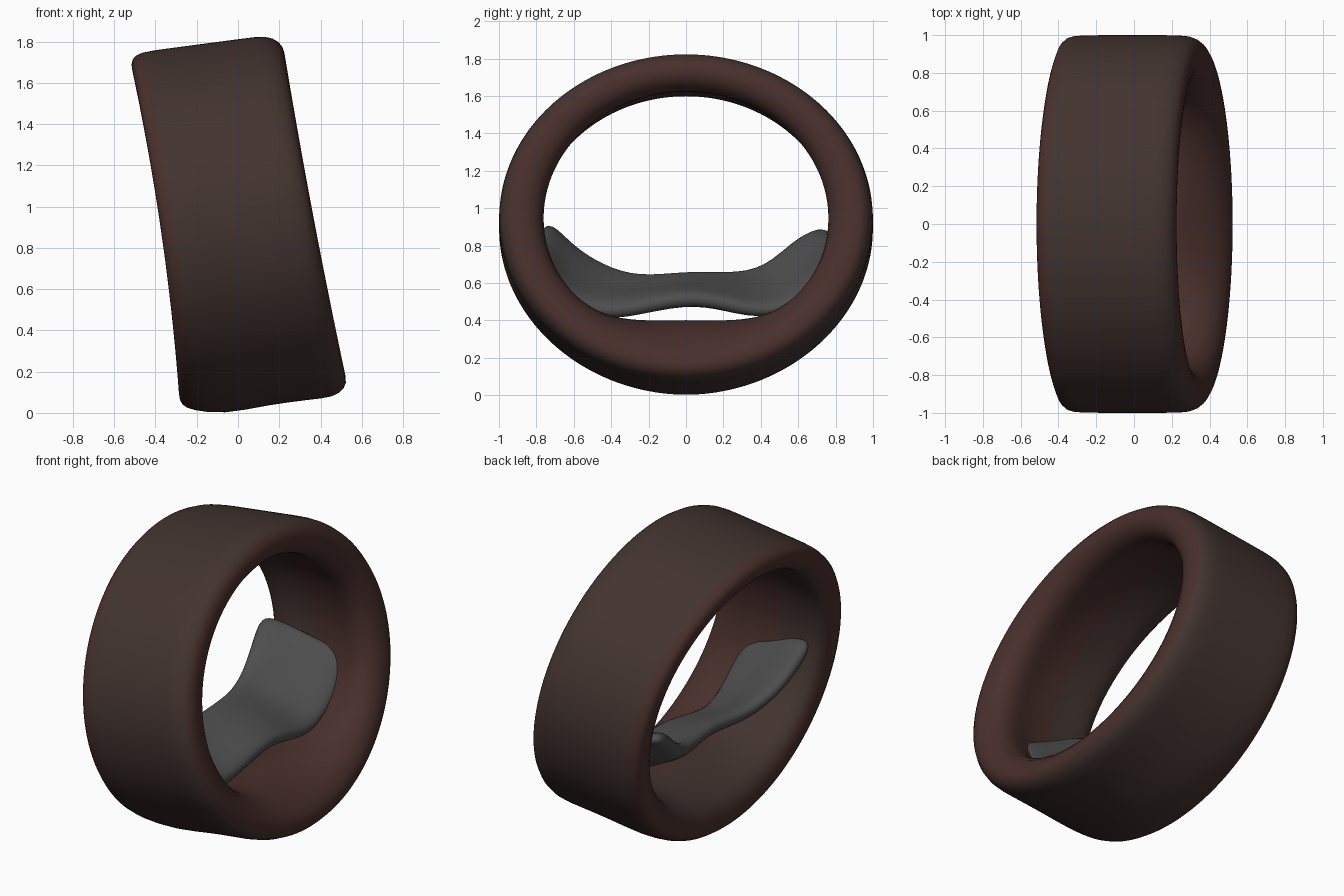
import bpy, bmesh, math, random

if "Cube" in bpy.data.objects:
    bpy.data.objects.remove(bpy.data.objects["Cube"])
random.seed(4)


def material(name, rgb):
    m = bpy.data.materials.new(name)
    m.diffuse_color = (*rgb, 1)
    m.use_nodes = True
    m.node_tree.nodes["Principled BSDF"].inputs["Base Color"].default_value = m.diffuse_color
    return m


BROWN = material("brown", (0.055, 0.034, 0.029))
RED = material("red_brown", (0.066, 0.029, 0.025))
GREY = material("dark_grey", (0.075, 0.075, 0.075))


def finish(bm, name, mats):
    bmesh.ops.recalc_face_normals(bm, faces=bm.faces)
    for f in bm.faces:
        f.smooth = True
    me = bpy.data.meshes.new(name)
    bm.to_mesh(me)
    bm.free()
    ob = bpy.data.objects.new(name, me)
    bpy.context.collection.objects.link(ob)
    for m in mats:
        me.materials.append(m)
    return ob


# Leaning band: closed profile of (axial position, depth inward, extra depth at the bottom)
PROFILE = [(-0.34, 0.0, 0), (-0.2, 0, -0.035), (0.0, 0, -0.008), (0.2, 0, 0), (0.31, 0.0, 0),
           (0.37, 0.035, 0), (0.39, 0.09, 0), (0.37, 0.155, 0), (0.30, 0.20, 0.04),
           (0.22, 0.20, 0.09), (0.12, 0.17, 0.19), (-0.06, 0.155, 0.19),
           (-0.2, 0.155, 0.12), (-0.31, 0.16, 0.06), (-0.37, 0.13, 0.03),
           (-0.395, 0.08, 0), (-0.385, 0.025, 0)]
SEG = 96


def band_point(u, depth, bump, a):
    side = math.sin(a) ** 2
    if depth > 0.12:
        depth += 0.04 * side                    # walls are thicker at the sides
    depth += bump * max(0, -math.cos(a)) ** 4
    v = (0.873 + 0.015 * u - depth) * math.cos(a)
    y = (1.0 - depth) * math.sin(a)
    lean = 0.167 + 0.058 * u
    u2 = u * (1 - (0.07 if u < 0 else 0.025) * side)   # slightly narrower at its sides
    return (u2 - 0.010 - lean * v, y, 0.918 + 0.11 * u + v)


bm = bmesh.new()
rings = [[bm.verts.new(band_point(*p, 2 * math.pi * i / SEG)) for p in PROFILE]
         for i in range(SEG)]
n = len(PROFILE)
for i in range(SEG):
    r, s = rings[i], rings[(i + 1) % SEG]
    for j in range(n):
        k = (j + 1) % n
        f = bm.faces.new((r[j], r[k], s[k], s[j]))
        f.material_index = 1 if 5 <= j <= 10 or j >= 14 else 0
band = finish(bm, "band", [BROWN, RED])
sub = band.modifiers.new("smooth", "SUBSURF")
sub.levels = sub.render_levels = 1

# Grey inner pad: sheet bridging the bottom, (y, z) along its right and left edges
RIGHT = [(-0.82, 0.76), (-0.69, 0.54), (-0.47, 0.41), (-0.28, 0.45), (0, 0.515),
         (0.2, 0.48), (0.45, 0.40), (0.69, 0.54), (0.82, 0.76)]
LEFT = [(-0.75, 0.93), (-0.63, 0.80), (-0.46, 0.69), (-0.25, 0.60), (0, 0.64),
        (0.22, 0.64), (0.43, 0.66), (0.61, 0.83), (0.76, 0.89)]
bm = bmesh.new()
rows = []
for (yr, zr), (yl, zl) in zip(RIGHT, LEFT):
    xl = -0.18 - 0.24 * abs(yl)
    row = []
    for j in range(5):
        t = j / 4
        row.append(bm.verts.new((0.2 * (1 - t) + xl * t + random.uniform(-.02, .02),
                                 yr + (yl - yr) * t,
                                 zr + (zl - zr) * t + random.uniform(-.015, .015))))
    rows.append(row)
for a, b in zip(rows, rows[1:]):
    for j in range(4):
        bm.faces.new((a[j], a[j + 1], b[j + 1], b[j]))
pad = finish(bm, "inner_pad", [GREY])
solid = pad.modifiers.new("thickness", "SOLIDIFY")
solid.thickness = 0.09
solid.offset = 0
sub = pad.modifiers.new("smooth", "SUBSURF")
sub.levels = sub.render_levels = 2
